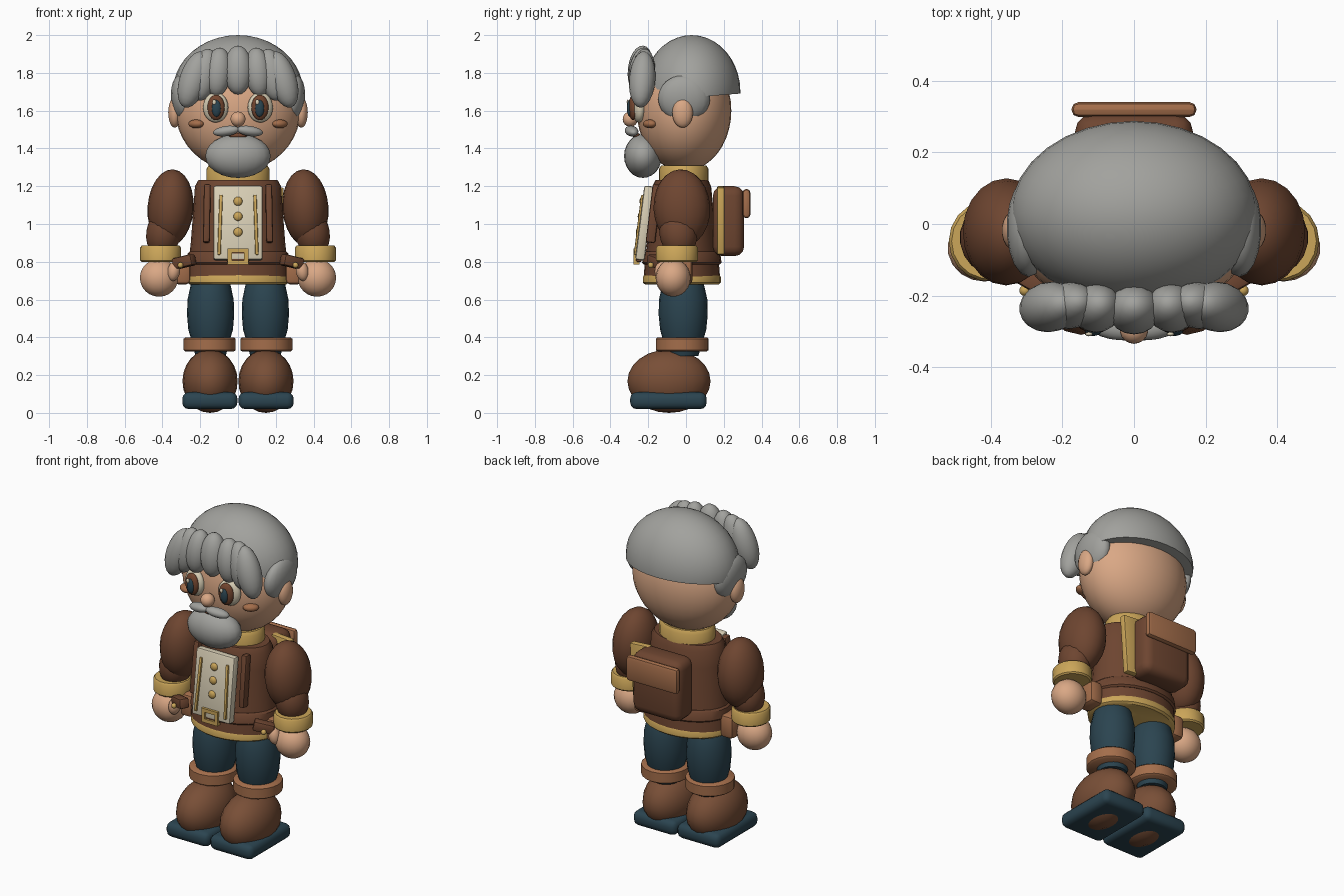
import bpy, bmesh, math
from mathutils import Matrix, Vector, Euler

if "Cube" in bpy.data.objects:
    bpy.data.objects.remove(bpy.data.objects["Cube"])


def mat(name, r, g, b):
    m = bpy.data.materials.new(name)
    m.diffuse_color = (r, g, b, 1)
    m.use_nodes = True
    m.node_tree.nodes["Principled BSDF"].inputs["Base Color"].default_value = m.diffuse_color
    return m


GREY = mat("grey_hair", .36, .36, .34)
SKIN = mat("skin", .70, .39, .235)
BROWN = mat("jacket_brown", .155, .06, .03)
BOOT = mat("boot_brown", .19, .078, .038)
TAN = mat("tan_leather", .37, .155, .07)
GOLD = mat("gold", .60, .38, .10)
TEAL = mat("dark_teal", .024, .058, .08)
CREAM = mat("cream", .70, .63, .47)
IRIS = mat("iris_brown", .17, .06, .028)


def finish(bm, name, m, loc=(0, 0, 0), rot=(0, 0, 0), angle=40):
    """Turn a bmesh into a smooth shaded object."""
    r = Euler([math.radians(a) for a in rot]).to_matrix().to_4x4()
    bmesh.ops.transform(bm, matrix=Matrix.Translation(Vector(loc)) @ r, verts=bm.verts)
    bmesh.ops.recalc_face_normals(bm, faces=bm.faces)
    me = bpy.data.meshes.new(name)
    bm.to_mesh(me)
    bm.free()
    me.materials.append(m)
    ob = bpy.data.objects.new(name, me)
    bpy.context.collection.objects.link(ob)
    bpy.ops.object.select_all(action='DESELECT')
    ob.select_set(True)
    bpy.context.view_layer.objects.active = ob
    bpy.ops.object.shade_smooth_by_angle(angle=math.radians(angle))
    return ob


def ball(name, m, loc, rad, rot=(0, 0, 0), seg=18, rings=12, cut=None):
    bm = bmesh.new()
    bmesh.ops.create_uvsphere(bm, u_segments=seg, v_segments=rings, radius=1)
    bmesh.ops.scale(bm, vec=rad, verts=bm.verts)
    if cut:  # keep what lies above a sloped plane
        geom = bm.verts[:] + bm.edges[:] + bm.faces[:]
        res = bmesh.ops.bisect_plane(bm, geom=geom, plane_co=cut[0], plane_no=cut[1], clear_inner=True)
        edges = [e for e in res['geom_cut'] if isinstance(e, bmesh.types.BMEdge)]
        bmesh.ops.contextual_create(bm, geom=edges)
    return finish(bm, name, m, loc, rot, 50)


def box(name, m, loc, size, bevel=.01, rot=(0, 0, 0), seg=2):
    bm = bmesh.new()
    bmesh.ops.create_cube(bm, size=1)
    bmesh.ops.scale(bm, vec=size, verts=bm.verts)
    if bevel:
        bmesh.ops.bevel(bm, geom=bm.edges[:], offset=bevel, segments=seg, profile=.5, affect='EDGES')
    return finish(bm, name, m, loc, rot)


def loft(name, m, rings, seg=24, x=0, y=0):
    """Stack of elliptical rings (z, rx, ry), capped at both ends."""
    bm = bmesh.new()
    loops = []
    for z, rx, ry in rings:
        loops.append([bm.verts.new((rx * math.cos(2 * math.pi * i / seg),
                                    ry * math.sin(2 * math.pi * i / seg), z)) for i in range(seg)])
    for a, b in zip(loops, loops[1:]):
        for i in range(seg):
            j = (i + 1) % seg
            bm.faces.new((a[i], a[j], b[j], b[i]))
    bm.faces.new(loops[0])
    bm.faces.new(loops[-1])
    return finish(bm, name, m, (x, y, 0))


def frame(name, m, loc, w, h, bar, depth):
    """Rectangular buckle with a hole."""
    bm = bmesh.new()
    for cx, cz, sx, sz in ((0, h / 2 - bar / 2, w, bar), (0, -h / 2 + bar / 2, w, bar),
                           (w / 2 - bar / 2, 0, bar, h - 2 * bar), (-w / 2 + bar / 2, 0, bar, h - 2 * bar)):
        bmesh.ops.create_cube(bm, size=1, matrix=Matrix.Translation((cx, 0, cz)) @ Matrix.Diagonal((sx, depth, sz, 1)))
    return finish(bm, name, m, loc)


# head, hair and beard
ball("head", SKIN, (0, -.01, 1.6), (.33, .25, .32), seg=32, rings=20)
ball("hair_cap", GREY, (0, .03, 1.7), (.345, .258, .30), seg=32, rings=20,
     cut=((0, 0, -.03), (0, -.08, 1)))
ball("centre_fringe_lock", GREY, (0, -.24, 1.815), (.075, .068, .13), (-6, 0, 0))
ball("beard", GREY, (0, -.228, 1.36), (.173, .1, .116), seg=20)
ball("nose", SKIN, (0, -.295, 1.555), (.04, .04, .04))
ball("mouth", IRIS, (0, -.262, 1.468), (.05, .02, .015))

# torso
TY = -.022
loft("jacket", BROWN, [(.72, .268, .202), (.80, .262, .196), (.90, .25, .185), (1.1, .235, .165),
                       (1.2, .228, .155), (1.232, .21, .14)], y=TY)
loft("jacket_hem", GOLD, [(.68, .255, .195), (.69, .268, .206), (.72, .268, .206), (.735, .26, .198)], y=TY)
loft("belt", BROWN, [(.785, .262, .2), (.795, .272, .21), (.845, .266, .204), (.855, .255, .194)], y=TY)
loft("collar", GOLD, [(1.21, .168, .132), (1.29, .168, .132), (1.31, .155, .12)], y=-.012)

# shirt front, buttons and buckle
TILT = -7


def front_y(z):
    return -.2 - (1.2 - z) * .123


box("shirt_front", CREAM, (0, front_y(1.005) + .004, 1.005), (.26, .05, .395), .012, (TILT, 0, 0))
for i, z in enumerate((1.12, 1.04, .957)):
    ball("button_%d" % i, GOLD, (0, front_y(z) - .022, z), (.024, .014, .024), seg=12, rings=8)
frame("buckle", GOLD, (0, -.262, .828), .11, .085, .022, .03)
box("buckle_back", BROWN, (0, -.25, .828), (.12, .03, .06), .008)

# backpack
box("backpack", BROWN, (0, .225, 1.015), (.33, .165, .37), .05, seg=3)
box("backpack_flap", TAN, (0, .32, 1.108), (.35, .042, .155), .02)
box("pack_book", GOLD, (.165, .184, 1.02), (.13, .04, .355), .008, (0, 4, 0))

for s, side in ((1, "left"), (-1, "right")):
    # fringe, sideburn and ear
    ball(side + "_inner_fringe_lock", GREY, (s * .105, -.235, 1.805), (.07, .068, .13), (-6, s * -5, 0))
    ball(side + "_mid_fringe_lock", GREY, (s * .18, -.228, 1.79), (.072, .065, .14), (-5, s * -12, 0))
    ball(side + "_outer_fringe_lock", GREY, (s * .235, -.232, 1.765), (.075, .07, .155), (-4, s * -18, 0))
    ball(side + "_sideburn", GREY, (s * .295, -.01, 1.665), (.06, .138, .125), (0, s * 6, 0))
    ball(side + "_ear", SKIN, (s * .335, -.018, 1.59), (.035, .055, .08))
    # eye layers
    ball(side + "_eye_white", CREAM, (s * .118, -.25, 1.617), (.068, .036, .08), (0, 0, s * 10))
    ball(side + "_iris", IRIS, (s * .116, -.28, 1.617), (.046, .024, .067), (0, 0, s * 8))
    ball(side + "_pupil", TEAL, (s * .114, -.296, 1.612), (.025, .017, .045))
    ball(side + "_eye_glint", CREAM, (s * .114 - .012, -.308, 1.645), (.011, .006, .014), seg=10, rings=6)
    ball(side + "_cheek", TAN, (s * .222, -.192, 1.53), (.045, .03, .023), (0, 0, s * 35))
    ball(side + "_moustache", GREY, (s * .062, -.288, 1.492), (.072, .034, .027), (0, s * 8, s * 12))
    # jacket trims
    box(side + "_shirt_trim", GOLD, (s * .095, front_y(.995) - .022, .995), (.018, .02, .32), .006, (TILT, s * -2, 0))
    box(side + "_strap", BROWN, (s * .165, -.17, 1.055), (.036, .05, .31), .01, (TILT, s * -1, 0))
    box(side + "_belt_tab", BROWN, (s * .285, -.155, .80), (.12, .06, .06), .012, (0, s * 12, s * 30))
    ball(side + "_belt_stud", GOLD, (s * .305, -.186, .782), (.016, .016, .016), seg=10, rings=6)
    box(side + "_pouch", TAN, (s * .295, -.03, .75), (.09, .13, .14), .025)
    # arm
    ball(side + "_upper_sleeve", BROWN, (s * .357, -.022, 1.085), (.122, .15, .205), (3, s * -4, 0), seg=20)
    ball(side + "_lower_sleeve", BROWN, (s * .395, -.04, .95), (.092, .1, .125), (6, s * -8, 0))
    loft(side + "_sleeve_cuff", GOLD, [(.80, .1, .104), (.808, .108, .112), (.875, .108, .112), (.885, .1, .104)],
         18, s * .41, -.048)
    ball(side + "_hand", SKIN, (s * .418, -.068, .715), (.103, .093, .1))
    ball(side + "_thumb", SKIN, (s * .34, -.13, .75), (.034, .036, .052), (0, s * -10, 0))
    # leg and boot
    loft(side + "_trouser_leg", TEAL, [(.3, .08, .08), (.38, .1, .105), (.44, .118, .122), (.52, .125, .13),
                                       (.6, .122, .128), (.68, .105, .11), (.73, .08, .085)], 20, s * .145, -.015)
    loft(side + "_boot_cuff", TAN, [(.325, .128, .13), (.333, .138, .14), (.392, .138, .14), (.4, .128, .13)],
         20, s * .15, -.02)
    ball(side + "_boot", BOOT, (s * .148, -.09, .168), (.146, .22, .168), seg=20)
    box(side + "_sole", TEAL, (s * .149, -.093, .065), (.292, .405, .09), .035, seg=3)
